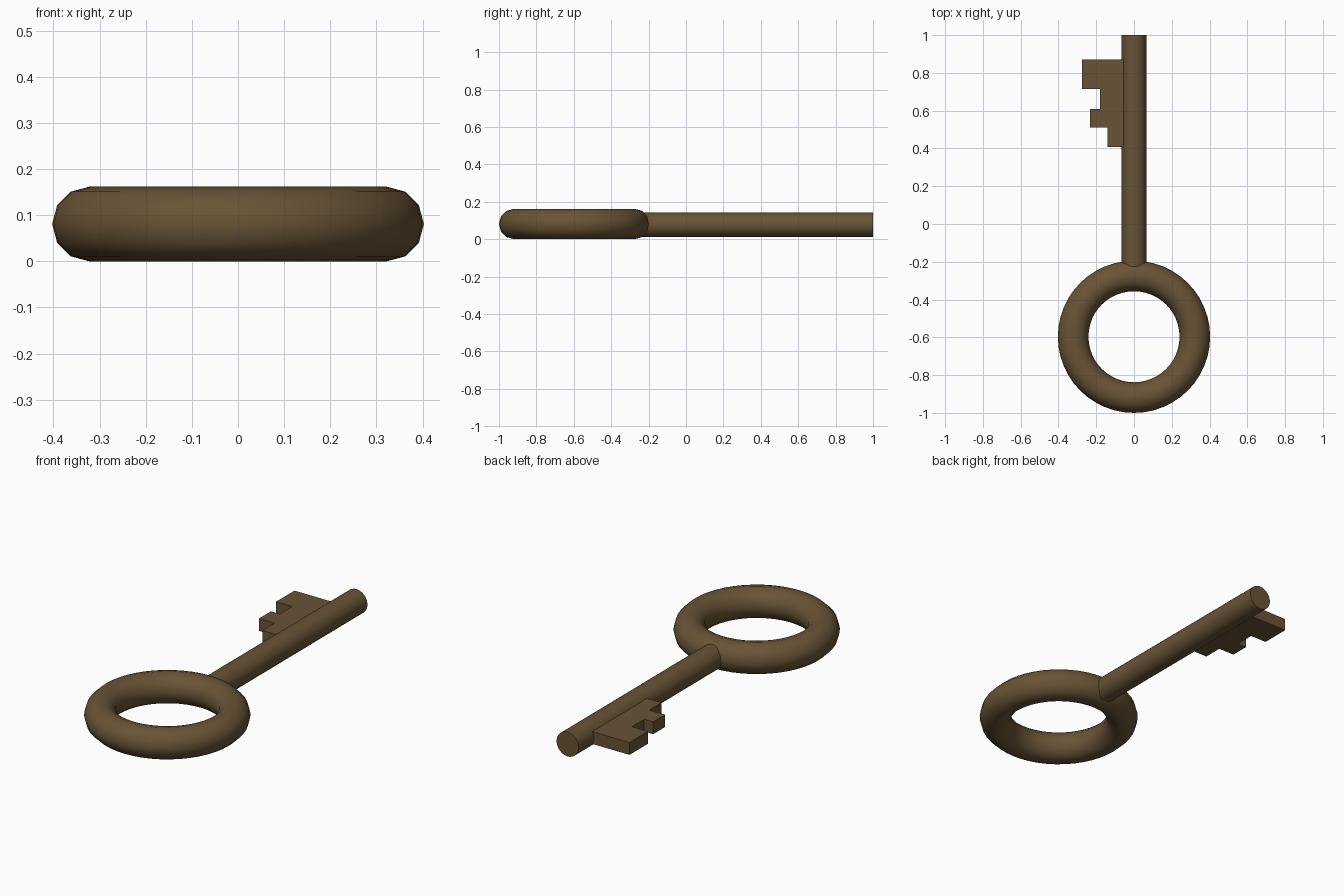
import bpy, bmesh, math

if "Cube" in bpy.data.objects:
    bpy.data.objects.remove(bpy.data.objects["Cube"])

mat = bpy.data.materials.new("aged_bronze")
mat.diffuse_color = (0.14, 0.088, 0.036, 1)
mat.use_nodes = True
mat.node_tree.nodes["Principled BSDF"].inputs["Base Color"].default_value = mat.diffuse_color
MID_Z = 0.081


def finish(obj, name, smooth=True):
    obj.name = name
    obj.data.materials.append(mat)
    if smooth:
        bpy.ops.object.shade_smooth_by_angle(angle=math.radians(40))


# Ring handle
bpy.ops.mesh.primitive_torus_add(major_radius=0.322, minor_radius=0.081,
                                 major_segments=48, minor_segments=12,
                                 location=(0, -0.597, MID_Z))
finish(bpy.context.object, "ring_handle")

# Round shaft, its root buried in the ring
y0, y1 = -0.26, 1.0
bpy.ops.mesh.primitive_cylinder_add(vertices=32, radius=0.065, depth=y1 - y0,
                                    location=(0, (y0 + y1) / 2, 0.077),
                                    rotation=(math.pi / 2, 0, 0))
finish(bpy.context.object, "shaft")

# Toothed bit: flat outline extruded upward
outline = [(0, 0.87), (-0.275, 0.87), (-0.275, 0.715), (-0.18, 0.715),
           (-0.18, 0.61), (-0.233, 0.61), (-0.233, 0.51), (-0.14, 0.51),
           (-0.14, 0.407), (0, 0.407)]
thick = 0.066
bm = bmesh.new()
face = bm.faces.new([bm.verts.new((x, y, 0.077 - thick / 2)) for x, y in outline])
ext = bmesh.ops.extrude_face_region(bm, geom=[face])
top = [v for v in ext["geom"] if isinstance(v, bmesh.types.BMVert)]
bmesh.ops.translate(bm, verts=top, vec=(0, 0, thick))
bmesh.ops.recalc_face_normals(bm, faces=bm.faces)
mesh = bpy.data.meshes.new("key_bit")
bm.to_mesh(mesh)
bm.free()
bit = bpy.data.objects.new("key_bit", mesh)
bpy.context.collection.objects.link(bit)
finish(bit, "key_bit", smooth=False)
